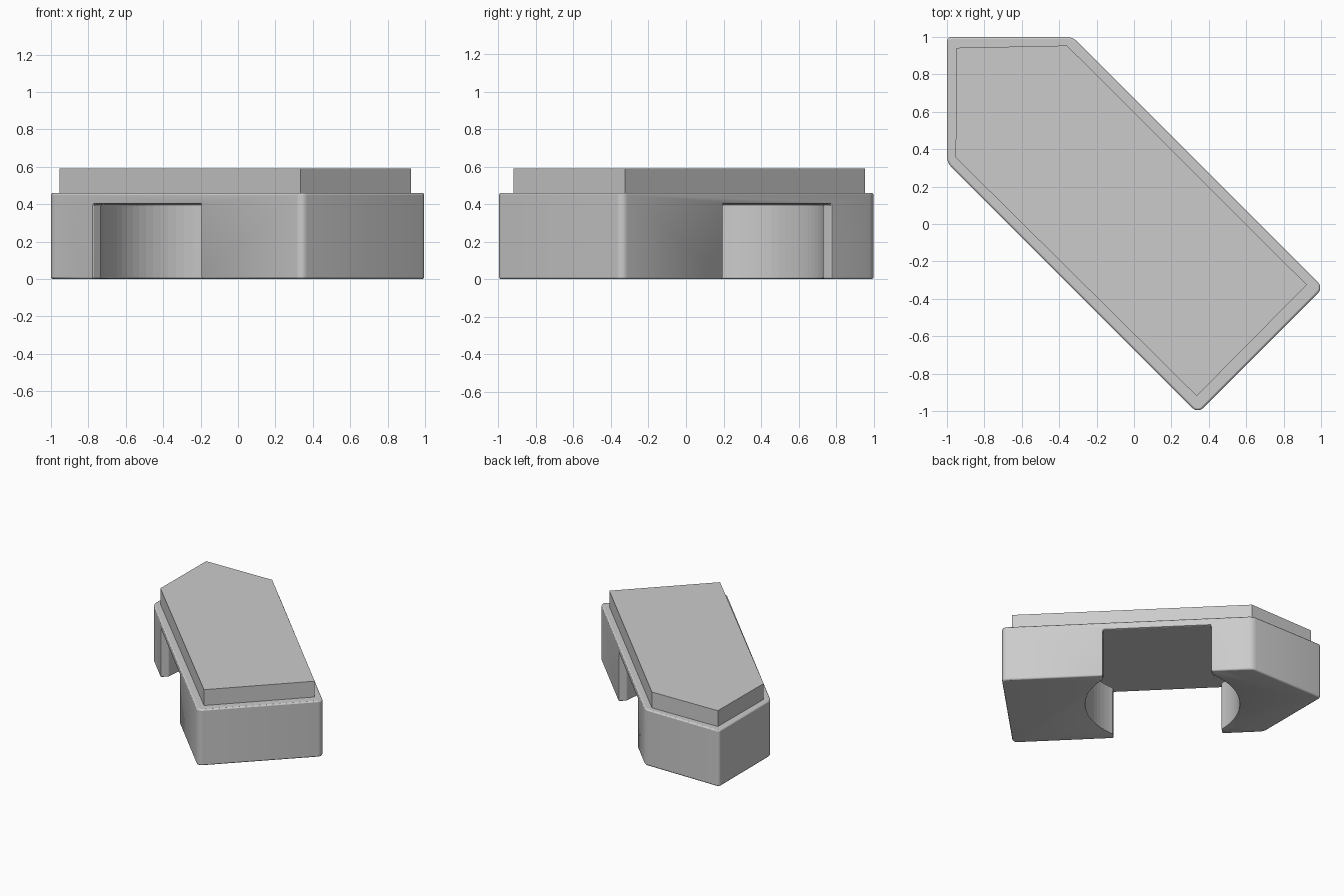
import bpy, bmesh, math
from mathutils import Vector

if "Cube" in bpy.data.objects:
    bpy.data.objects.remove(bpy.data.objects["Cube"])

S = math.sqrt(0.5)


def diag(u, v):
    """Along / across the diagonal axis of the block -> world x, y."""
    return Vector(((u + v) * S, (v - u) * S))


def fillet(corners, segments=5):
    """Round every (point, radius) corner of a convex outline."""
    out = []
    n = len(corners)
    for i, (p, r) in enumerate(corners):
        a = (corners[i - 1][0] - p).normalized()
        b = (corners[(i + 1) % n][0] - p).normalized()
        half = a.angle(b) / 2
        centre = p + (a + b).normalized() * (r / math.sin(half))
        t = r / math.tan(half)
        start, end = p + a * t - centre, p + b * t - centre
        sweep = math.pi - 2 * half
        for k in range(segments + 1):
            f = k / segments
            d = (start * math.sin((1 - f) * sweep) + end * math.sin(f * sweep)) / math.sin(sweep)
            out.append(centre + d)
    return out


def prism(name, outline, z0, z1):
    bm = bmesh.new()
    face = bm.faces.new([bm.verts.new((p.x, p.y, z0)) for p in outline])
    top = bmesh.ops.extrude_face_region(bm, geom=[face])["geom"]
    bmesh.ops.translate(bm, vec=(0, 0, z1 - z0),
                        verts=[g for g in top if isinstance(g, bmesh.types.BMVert)])
    bmesh.ops.recalc_face_normals(bm, faces=bm.faces)
    mesh = bpy.data.meshes.new(name)
    bm.to_mesh(mesh)
    bm.free()
    ob = bpy.data.objects.new(name, mesh)
    bpy.context.collection.objects.link(ob)
    return ob


# main block: pointed diagonal bar with rounded vertical edges
W = 0.475
shoulder = math.sqrt(2) - W
body = prism("block_body", fillet([
    (diag(-math.sqrt(2), 0), 0.025), (diag(-shoulder, W), 0.08), (diag(0.957, W), 0.04),
    (diag(0.957, -W), 0.04), (diag(-shoulder, -W), 0.08)]), 0, 0.46)

# underside passage: straight mouths with a round bore in the middle
CU, HALF, FLAT, N = -0.215, 0.41, 0.41, 20
radius = math.hypot(HALF, FLAT)
ang = math.atan2(FLAT, HALF)
side = [(HALF, -0.7)]
side += [(radius * math.cos(t), radius * math.sin(t))
         for t in (-ang + 2 * ang * k / N for k in range(N + 1))]
side += [(HALF, 0.7)]
outline = [diag(CU + u, v) for u, v in side] + [diag(CU - u, -v) for u, v in side]
cutter = prism("passage_cutter", outline, -0.2, 0.4)
cutter.hide_render = True
cutter.hide_set(True)

cut = body.modifiers.new("passage", "BOOLEAN")
cut.object = cutter
cut.operation = "DIFFERENCE"
cut.solver = "EXACT"
bev = body.modifiers.new("soft_edges", "BEVEL")
bev.width = 0.01
bev.segments = 2
bev.limit_method = "ANGLE"
bev.angle_limit = math.radians(40)

# raised top plate
plate = prism("top_plate", [Vector(p) for p in (
    (-0.948, 0.942), (-0.358, 0.954), (0.924, -0.325), (0.335, -0.92), (-0.954, 0.356))],
    0.44, 0.59)

# smooth the rounded surfaces
bpy.ops.object.select_all(action="DESELECT")
body.select_set(True)
bpy.context.view_layer.objects.active = body
bpy.ops.object.shade_smooth_by_angle(angle=math.radians(30))
